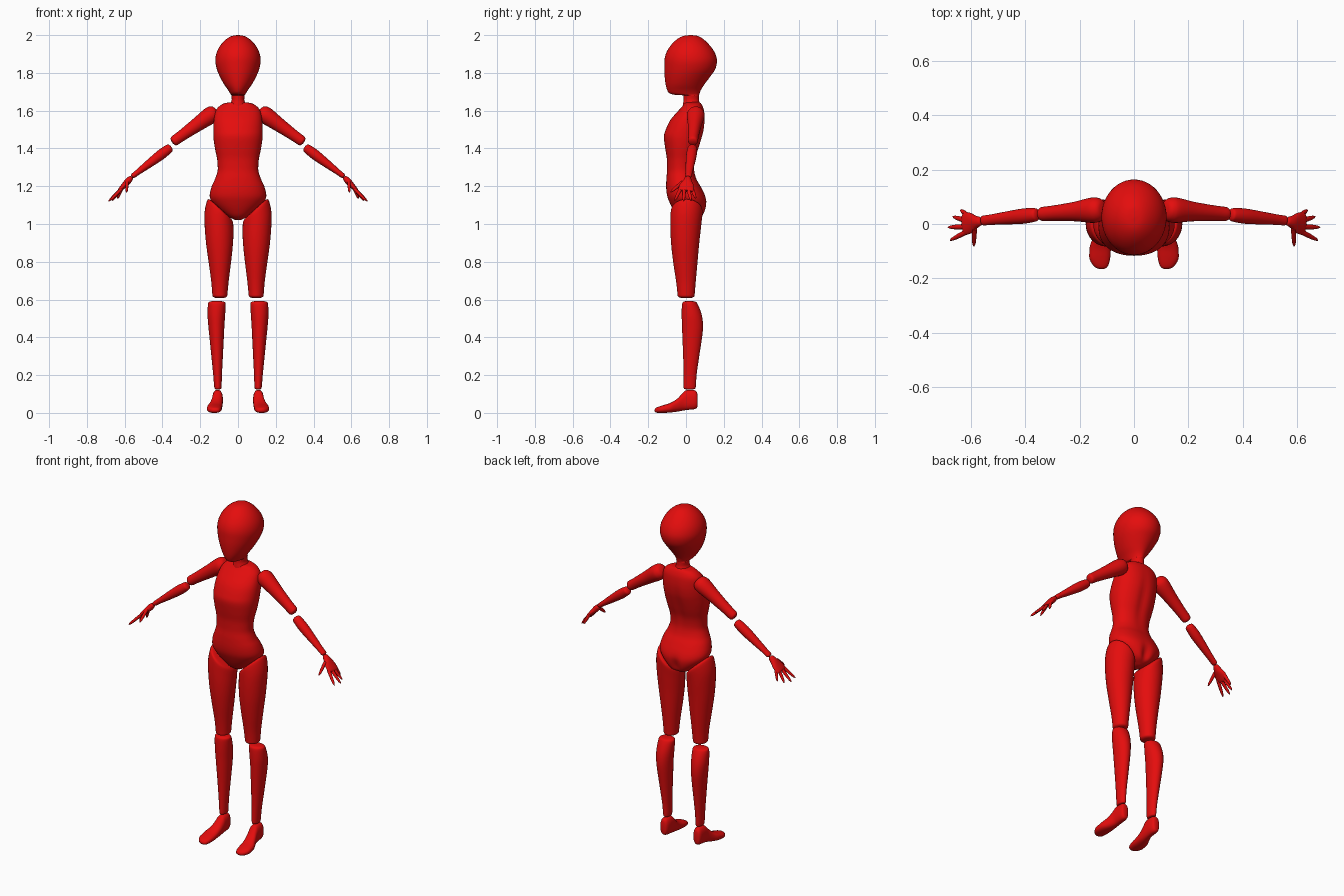
import bpy, bmesh, math
from mathutils import Vector

red = bpy.data.materials.new("red")
red.diffuse_color = (0.78, 0.004, 0.004, 1)


def smooth_rows(rows, sub):
    """Resample section rows with a curve that never overshoots."""
    def tangent(i, k):
        d = [rows[j + 1][k] - rows[j][k] for j in (i - 1, i) if 0 <= j < len(rows) - 1]
        if len(d) == 1:
            return d[0]
        if d[0] * d[1] <= 0:
            return 0
        return math.copysign(min(abs(d[0] + d[1]) / 2, 2 * abs(d[0]), 2 * abs(d[1])), d[0])
    out = []
    for i in range(len(rows) - 1):
        for s in range(sub):
            u = s / sub
            h = (2*u**3 - 3*u*u + 1, u**3 - 2*u*u + u, 3*u*u - 2*u**3, u**3 - u*u)
            out.append([h[0] * rows[i][k] + h[1] * tangent(i, k) + h[2] * rows[i + 1][k]
                        + h[3] * tangent(i + 1, k) for k in range(len(rows[0]))])
    return out + [list(rows[-1])]


def loft(name, rows, place, n=32, sub=4, power=2.0):
    """Skin rounded sections; a row is (t, a_min, a_max, b_min, b_max)."""
    bm = bmesh.new()
    rings = []
    for t, a0, a1, b0, b1 in smooth_rows(rows, sub):
        ring = []
        for j in range(n):
            ang = 2 * math.pi * j / n
            c, s = math.cos(ang), math.sin(ang)
            c = math.copysign(abs(c) ** (2 / power), c)
            s = math.copysign(abs(s) ** (2 / power), s)
            ring.append(bm.verts.new(place((a0 + a1) / 2 + c * (a1 - a0) / 2,
                                           (b0 + b1) / 2 + s * (b1 - b0) / 2, t)))
        rings.append(ring)
    for r, q in zip(rings, rings[1:]):
        for j in range(n):
            bm.faces.new((r[j], r[(j + 1) % n], q[(j + 1) % n], q[j]))
    bm.faces.new(rings[0])
    bm.faces.new(rings[-1])
    bmesh.ops.recalc_face_normals(bm, faces=bm.faces)
    me = bpy.data.meshes.new(name)
    bm.to_mesh(me)
    bm.free()
    me.materials.append(red)
    for p in me.polygons:
        p.use_smooth = True
    me.set_sharp_from_angle(angle=math.radians(50))
    ob = bpy.data.objects.new(name, me)
    bpy.context.collection.objects.link(ob)


def limb(name, p0, p1, rows, side, n=24):
    """Tapered limb from p0 to p1; a row is (t, radius along y, radius across)."""
    p0, p1 = Vector(p0), Vector(p1)
    axis = (p1 - p0).normalized()
    u = (Vector((0, 1, 0)) - axis * axis.y).normalized()
    v = axis.cross(u)

    def place(a, b, t):
        p = p0.lerp(p1, t) + u * a + v * b
        return (p.x * side, p.y, p.z)
    loft(name, [(t, -a, a, -b, b) for t, a, b in rows], place, n)


# Head and neck: rows are (z, half width, y front, y back)
head = [(2.0, .004, .02, .03), (1.996, .03, -.012, .06), (1.98, .06, -.045, .09),
        (1.95, .09, -.077, .122), (1.91, .112, -.103, .151), (1.865, .12, -.114, .164),
        (1.82, .112, -.115, .155), (1.78, .096, -.113, .128), (1.74, .074, -.108, .098),
        (1.71, .053, -.1, .079), (1.692, .042, -.088, .072), (1.684, .037, -.06, .07),
        (1.68, .035, -.012, .068), (1.66, .033, -.012, .068), (1.635, .042, -.016, .075),
        (1.61, .05, -.02, .08)]
loft("head_and_neck", [(z, -w, w, f, b) for z, w, f, b in head],
     lambda a, b, t: (a, b, t), n=48)

# Torso, with a shallow groove down the spine and between the buttocks
torso = [(1.645, .035, .0, .07), (1.638, .075, -.008, .08), (1.62, .103, -.022, .09),
         (1.595, .119, -.045, .097), (1.55, .128, -.083, .1), (1.5, .131, -.107, .096),
         (1.46, .13, -.117, .087), (1.4, .122, -.11, .069), (1.34, .11, -.101, .05),
         (1.29, .107, -.1, .045), (1.24, .121, -.104, .055), (1.2, .139, -.105, .077),
         (1.15, .15, -.1, .102), (1.11, .134, -.085, .111), (1.07, .095, -.064, .106),
         (1.04, .055, -.042, .092), (1.02, .012, -.01, .055)]


def torso_point(a, b, t):
    if b > 0:
        low = math.exp(-((t - 1.07) / .05) ** 2) * .018
        spine = math.exp(-((t - 1.42) / .12) ** 2) * .008
        b -= (low + spine) * math.exp(-(a / .025) ** 2)
    return (a, b, t)


loft("torso", [(z, -w, w, f, b) for z, w, f, b in torso], torso_point, n=64, power=2.2)

# Leg rows are (z, x inner, x outer, y front, y back)
thigh = [(1.105, .05, .135, -.045, .05), (1.1, .033, .153, -.072, .078),
         (1.08, .026, .165, -.081, .088), (1.0, .024, .178, -.083, .081),
         (.9, .028, .171, -.079, .07), (.8, .037, .156, -.068, .061),
         (.7, .049, .142, -.053, .052), (.64, .055, .137, -.046, .047),
         (.62, .057, .135, -.044, .045), (.611, .066, .126, -.034, .036),
         (.608, .08, .112, -.018, .02)]
shin = [(.592, .09, .135, .0, .035), (.588, .072, .153, -.014, .052),
        (.575, .065, .159, -.021, .062), (.52, .068, .161, -.023, .083),
        (.46, .072, .157, -.021, .09), (.4, .075, .151, -.019, .085),
        (.3, .08, .141, -.015, .07), (.2, .085, .131, -.013, .056),
        (.14, .087, .126, -.013, .052), (.128, .09, .123, -.01, .049),
        (.124, .098, .115, .005, .035)]
# Foot rows are (y, x inner, x outer, z bottom, z top)
foot = [(.062, .1, .118, .045, .085), (.058, .09, .128, .028, .108),
        (.045, .083, .134, .02, .12), (.02, .08, .136, .017, .122),
        (-.005, .08, .137, .014, .117), (-.022, .081, .14, .011, .1),
        (-.05, .083, .15, .006, .072), (-.085, .085, .163, .002, .052),
        (-.12, .087, .165, 0, .041), (-.145, .092, .156, 0, .033),
        (-.16, .1, .142, .003, .026), (-.166, .112, .128, .009, .018)]

upper_arm = [(0, .012, .012), (.02, .03, .03), (.07, .042, .041), (.16, .047, .045),
             (.45, .036, .037), (.8, .028, .029), (.95, .026, .027), (.985, .021, .021),
             (1, .01, .01)]
forearm = [(0, .01, .01), (.02, .021, .02), (.06, .025, .024), (.25, .028, .027),
           (.55, .024, .022), (.85, .019, .015), (.97, .018, .013), (1, .01, .007)]
palm = [(0, .01, .008), (.06, .016, .013), (.3, .024, .017), (.62, .039, .014),
        (.9, .041, .011), (1, .034, .007)]
finger = [(0, .01, .009), (.5, .009, .008), (.85, .006, .006), (1, .002, .002)]
# Finger bases and tips, thumb last
fingers = [((.613, .03, 1.192), (.638, .052, 1.135)),
           ((.618, .012, 1.187), (.667, .027, 1.123)),
           ((.62, -.01, 1.185), (.685, -.012, 1.12)),
           ((.615, -.028, 1.188), (.677, -.06, 1.124)),
           ((.587, -.018, 1.222), (.59, -.082, 1.168))]

for side, tag in ((1, "left"), (-1, "right")):
    # Legs: the thigh top is cut on a slant that fades out down the leg
    def thigh_point(a, b, t):
        slant = max(0, (t - .75) / .35) ** 1.5 * .9
        return (side * a, b, t + slant * (a - .105) - .012 * max(0, (t - 1) / .1))
    loft(tag + "_thigh", thigh, thigh_point)
    loft(tag + "_shin", shin, lambda a, b, t: (side * a, b, t))
    loft(tag + "_foot", foot, lambda a, b, t: (side * a, t, b), power=2.4)
    # Arms and hands
    limb(tag + "_upper_arm", (.112, .054, 1.6), (.348, .036, 1.432), upper_arm, side)
    limb(tag + "_forearm", (.354, .035, 1.408), (.562, .012, 1.25), forearm, side)
    limb(tag + "_palm", (.563, .011, 1.248), (.63, -.001, 1.175), palm, side)
    for i, (base, tip) in enumerate(fingers):
        name = "_thumb" if i == 4 else "_finger_%d" % (i + 1)
        limb(tag + name, base, tip, finger, side, n=12)
